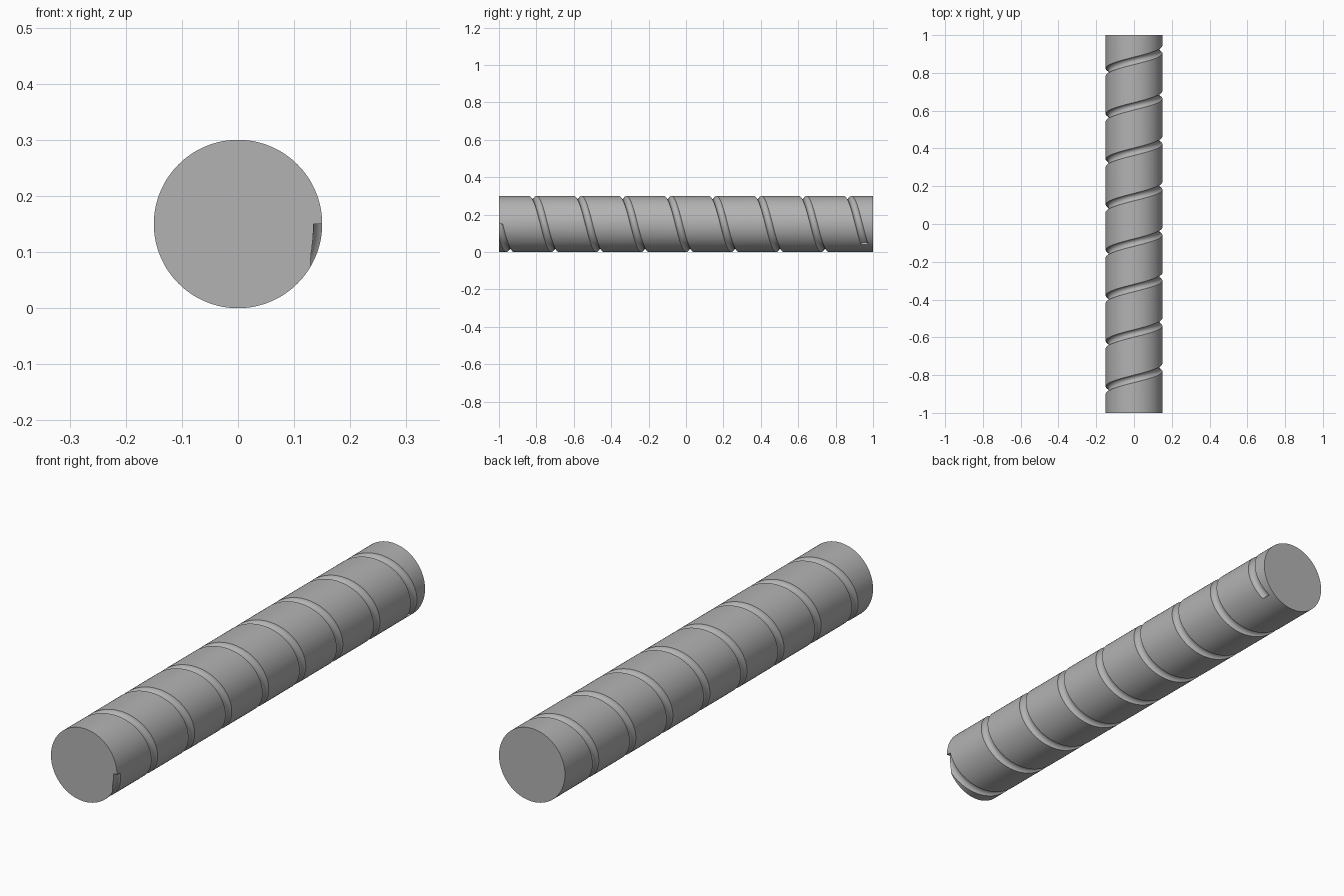
import bpy, bmesh
from math import sin, cos, pi, radians

if "Cube" in bpy.data.objects:
    bpy.data.objects.remove(bpy.data.objects["Cube"], do_unlink=True)

RADIUS, LENGTH = 0.15, 2.0
PITCH, TURNS = 0.2405, 8.13          # helical groove
GROOVE_R, GROOVE_CENTRE = 0.021, 0.1555
STEPS, SIDES = 80, 20                # per turn, per groove section

grey = bpy.data.materials.new("plain_grey")
grey.use_nodes = True
colour = (0.45, 0.45, 0.45, 1)
grey.diffuse_color = colour
grey.node_tree.nodes["Principled BSDF"].inputs["Base Color"].default_value = colour


def make_object(name, bm):
    bmesh.ops.recalc_face_normals(bm, faces=bm.faces)
    mesh = bpy.data.meshes.new(name)
    bm.to_mesh(mesh)
    bm.free()
    mesh.materials.append(grey)
    obj = bpy.data.objects.new(name, mesh)
    bpy.context.collection.objects.link(obj)
    return obj


def lying_rod():
    bm = bmesh.new()
    bmesh.ops.create_cone(bm, cap_ends=True, segments=128, radius1=RADIUS,
                          radius2=RADIUS, depth=LENGTH)
    for v in bm.verts:
        x, y, z = v.co
        v.co = (x, z, y + RADIUS)
    return make_object("grooved_rod", bm)


def helix_cutter():
    # round section, kept in the radial plane, swept along the helix
    bm = bmesh.new()
    rings = []
    count = int(STEPS * TURNS)
    for i in range(count + 1):
        turn = TURNS * i / count
        a = -2 * pi * turn
        ring = []
        for j in range(SIDES):
            t = 2 * pi * (j + 0.5) / SIDES
            r = GROOVE_CENTRE + GROOVE_R * cos(t)
            y = -LENGTH / 2 + PITCH * turn + GROOVE_R * sin(t)
            ring.append(bm.verts.new((r * cos(a), y, RADIUS + r * sin(a))))
        rings.append(ring)
    for p, q in zip(rings, rings[1:]):
        for j in range(SIDES):
            k = (j + 1) % SIDES
            bm.faces.new((p[j], p[k], q[k], q[j]))
    bm.faces.new(rings[0])
    bm.faces.new(rings[-1])
    return make_object("groove_cutter", bm)


rod = lying_rod()
cutter = helix_cutter()
cutter.hide_render = True

# cut the groove
cut = rod.modifiers.new("groove", "BOOLEAN")
cut.operation = "DIFFERENCE"
cut.solver = "EXACT"
cut.object = cutter
bpy.ops.object.select_all(action="DESELECT")
bpy.context.view_layer.objects.active = rod
rod.select_set(True)
bpy.ops.object.modifier_apply(modifier="groove")
bpy.data.objects.remove(cutter, do_unlink=True)

bpy.ops.object.shade_smooth_by_angle(angle=radians(30))
